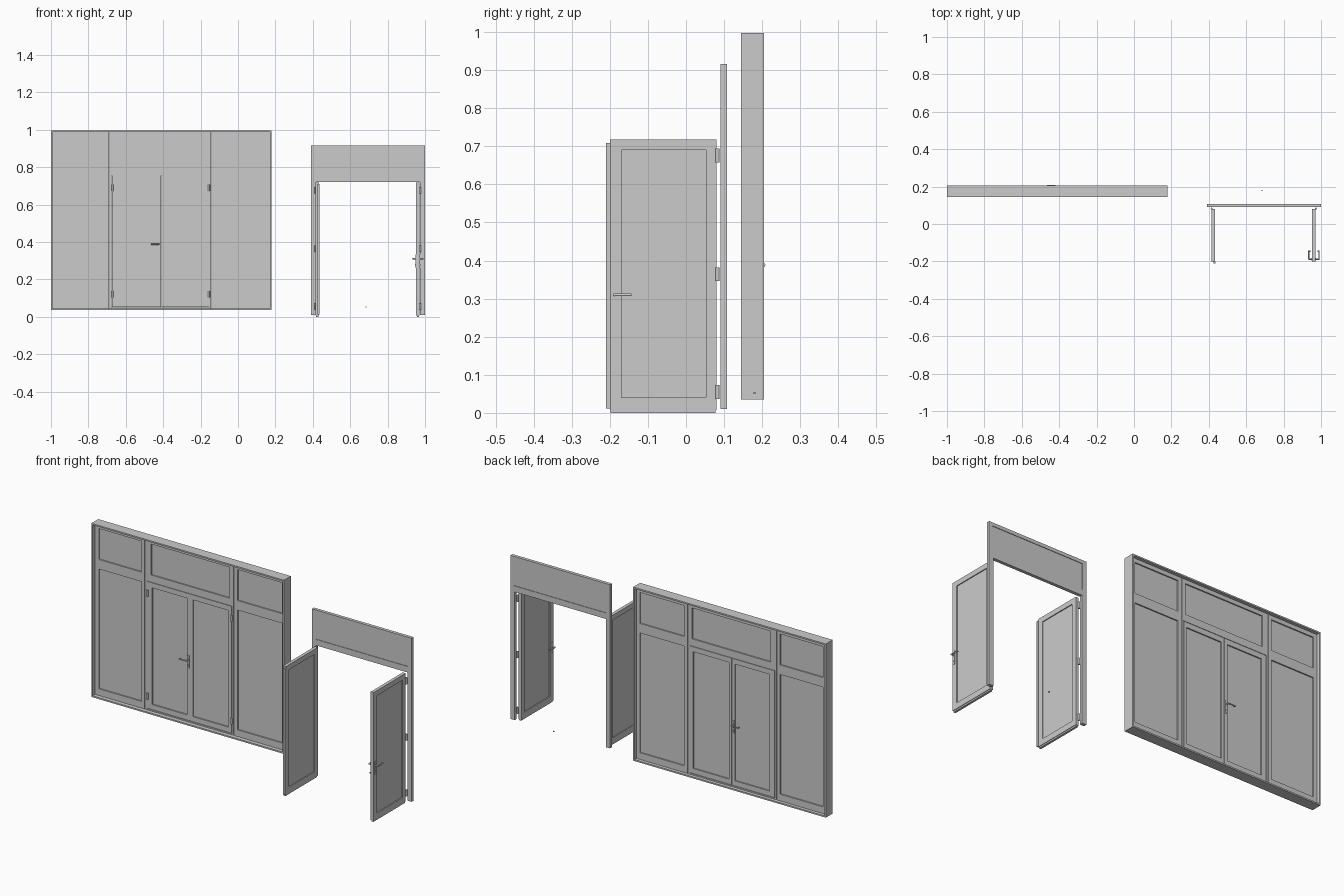
import bpy, bmesh
from mathutils import Vector, Matrix

if "Cube" in bpy.data.objects:
    bpy.data.objects.remove(bpy.data.objects["Cube"])

grey = bpy.data.materials.new("plain_grey")
grey.use_nodes = True
colour = (0.6, 0.6, 0.6, 1)
grey.diffuse_color = colour
grey.node_tree.nodes["Principled BSDF"].inputs["Base Color"].default_value = colour


def finish(name, bm):
    mesh = bpy.data.meshes.new(name)
    bm.to_mesh(mesh)
    bm.free()
    mesh.materials.append(grey)
    obj = bpy.data.objects.new(name, mesh)
    bpy.context.collection.objects.link(obj)
    return obj


def add_box(bm, lo, hi):
    lo, hi = Vector(lo), Vector(hi)
    m = Matrix.Translation((lo + hi) / 2) @ Matrix.Diagonal((*(hi - lo), 1))
    bmesh.ops.create_cube(bm, size=1, matrix=m)


def add_rod(bm, start, end, radius):
    start, end = Vector(start), Vector(end)
    d = end - start
    m = Matrix.Translation((start + end) / 2) @ d.to_track_quat('Z', 'Y').to_matrix().to_4x4()
    bmesh.ops.create_cone(bm, cap_ends=True, segments=12, radius1=radius,
                          radius2=radius, depth=d.length, matrix=m)


def framed(name, outer, inner, depth, along="x", infill=0.006):
    """Four bars round an opening, with a thin recessed panel.
    outer and inner are (u0, u1, z0, z1); depth is the bar thickness range."""
    bm = bmesh.new()

    def bar(u0, u1, z0, z1, d0, d1):
        if along == "x":
            add_box(bm, (u0, d0, z0), (u1, d1, z1))
        else:
            add_box(bm, (d0, u0, z0), (d1, u1, z1))

    a, b, c, d = outer
    e, f, g, h = inner
    bar(a, e, c, d, *depth)
    bar(f, b, c, d, *depth)
    bar(e, f, c, g, *depth)
    bar(e, f, h, d, *depth)
    if infill:
        mid = sum(depth) / 2
        bar(e, f, g, h, mid - infill / 2, mid + infill / 2)
    return finish(name, bm)


def hinges(name, x, y, heights):
    bm = bmesh.new()
    for z in heights:
        add_rod(bm, (x, y, z - 0.018), (x, y, z + 0.018), 0.005)
    finish(name, bm)


def handle(name, base, out, along):
    """Backplate, neck, lever and lock button on one face of a leaf."""
    base, out, along = Vector(base), Vector(out), Vector(along)
    up = Vector((0, 0, 1))
    bm = bmesh.new()
    ends = [base + s * (along * 0.006 + up * 0.036) - up * 0.012 for s in (-1, 1)]
    ends[1] += out * 0.003
    lo = [min(p) for p in zip(*ends)]
    hi = [max(p) for p in zip(*ends)]
    add_box(bm, lo, hi)
    tip = base + out * 0.018
    add_rod(bm, base, tip + out * 0.002, 0.004)
    add_rod(bm, tip, tip + along * 0.045, 0.0035)
    add_rod(bm, tip + along * 0.042, tip + along * 0.042 - out * 0.008, 0.003)
    key = base - up * 0.032
    add_rod(bm, key, key + out * 0.006, 0.003)
    finish(name, bm)


# Large glazed wall: deep outer rim
framed("wall_rim", (-1, 0.18, 0.035, 0.997), (-0.992, 0.172, 0.043, 0.989),
       (0.145, 0.205), infill=0)

# Glazed modules set back inside the rim
depth = (0.167, 0.187)
low, transom, top = 0.043, 0.77, 0.989
modules = {
    "left": ((-0.992, -0.689), (-0.97, -0.708)),
    "centre": ((-0.686, -0.144), (-0.649, -0.168)),
    "right": ((-0.141, 0.172), (-0.12, 0.152)),
}
for side, (outer, inner) in modules.items():
    framed(side + "_upper_light", (*outer, transom, top), (*inner, 0.796, 0.967), depth)
    if side != "centre":
        framed(side + "_side_light", (*outer, low, transom), (*inner, 0.08, 0.743), depth)

# Closed double door inside the centre module
framed("closed_door_frame", (-0.686, -0.144, low, transom),
       (-0.675, -0.154, 0.05, 0.756), depth, infill=0)
framed("closed_left_leaf", (-0.673, -0.412, 0.052, 0.754), (-0.644, -0.43, 0.08, 0.726), depth)
framed("closed_right_leaf", (-0.41, -0.156, 0.052, 0.754), (-0.393, -0.174, 0.08, 0.726), depth)
for side, x in (("left", -0.67), ("right", -0.156)):
    hinges("closed_" + side + "_hinges", x, 0.164, (0.69, 0.12))
for side, y, out in (("front", depth[0], -1), ("back", depth[1], 1)):
    handle("closed_" + side + "_handle", (-0.421, y, 0.388), (0, out, 0), (-1, 0, 0))

# Free-standing doorway: jambs and panelled head
bm = bmesh.new()
for x in (0.39, 0.974):
    add_box(bm, (x, 0.09, 0.01), (x + 0.026, 0.108, 0.72))
finish("doorway_jambs", bm)
framed("doorway_head", (0.39, 1, 0.72, 0.916), (0.414, 0.979, 0.753, 0.897),
       (0.09, 0.108), infill=0.012)

# Open leaves swung forward at right angles
for side, x in (("left", 0.415), ("right", 0.953)):
    framed("open_" + side + "_leaf", (-0.2, 0.08, 0.008, 0.718),
           (-0.17, 0.052, 0.04, 0.69), (x, x + 0.018), along="y", infill=0.008)
    bm = bmesh.new()
    add_box(bm, (x + 0.003, -0.198, 0), (x + 0.015, 0.078, 0.008))
    finish("open_" + side + "_bottom_seal", bm)
    hinges("open_" + side + "_hinges", x + (0 if side == "left" else 0.02),
           0.083, (0.676, 0.364, 0.055))

# Meeting strip on the left open leaf
bm = bmesh.new()
add_box(bm, (0.424, -0.21, 0.012), (0.435, -0.2, 0.709))
finish("meeting_strip", bm)

# Lever handles on both faces of the right open leaf
for side, x, out in (("inner", 0.953, -1), ("outer", 0.971, 1)):
    handle("open_" + side + "_handle", (x, -0.188, 0.31), (out, 0, 0), (0, 1, 0))

# Small loose stop behind the doorway
bm = bmesh.new()
add_box(bm, (0.681, 0.177, 0.05), (0.688, 0.183, 0.055))
finish("loose_stop", bm)
